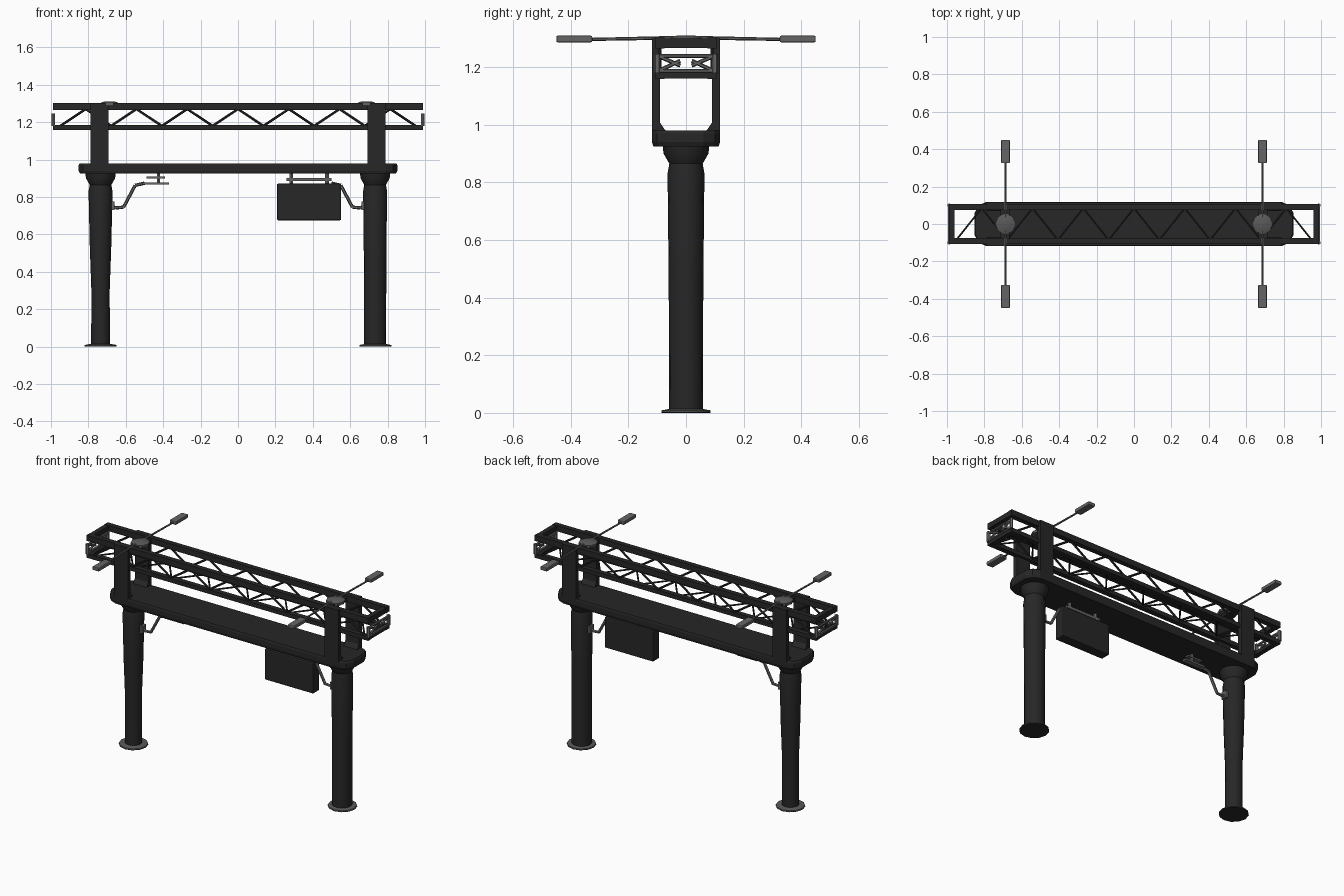
import bpy, bmesh, math
from mathutils import Vector, Matrix

if "Cube" in bpy.data.objects:
    bpy.data.objects.remove(bpy.data.objects["Cube"])


def material(name, v):
    m = bpy.data.materials.new(name)
    m.diffuse_color = (v, v, v, 1)
    m.use_nodes = True
    m.node_tree.nodes["Principled BSDF"].inputs["Base Color"].default_value = m.diffuse_color
    return m


DARK = material("dark steel", 0.02)
GREY = material("grey metal", 0.13)
BASE = material("base plate grey", 0.10)


def finish(name, bm, mat, smooth=False, bevel=0):
    bmesh.ops.recalc_face_normals(bm, faces=bm.faces)
    me = bpy.data.meshes.new(name)
    bm.to_mesh(me)
    bm.free()
    ob = bpy.data.objects.new(name, me)
    bpy.context.collection.objects.link(ob)
    me.materials.append(mat)
    if bevel:
        mod = ob.modifiers.new("bevel", 'BEVEL')
        mod.width, mod.segments = bevel, 2
    if smooth:
        bpy.ops.object.select_all(action='DESELECT')
        ob.select_set(True)
        bpy.context.view_layer.objects.active = ob
        bpy.ops.object.shade_smooth_by_angle(angle=math.radians(35))
    return ob


def add_box(bm, x0, x1, y0, y1, z0, z1):
    c = Matrix.Translation(((x0 + x1) / 2, (y0 + y1) / 2, (z0 + z1) / 2))
    bmesh.ops.create_cube(bm, size=1, matrix=c @ Matrix.Diagonal((x1 - x0, y1 - y0, z1 - z0, 1)))


def boxes(name, mat, dims, bevel=0):
    bm = bmesh.new()
    for d in dims:
        add_box(bm, *d)
    return finish(name, bm, mat, bevel=bevel)


def add_rod(bm, a, b, r1, r2=None, seg=6):
    a, b = Vector(a), Vector(b)
    d = b - a
    mat = Matrix.Translation((a + b) / 2) @ d.to_track_quat('Z', 'Y').to_matrix().to_4x4()
    bmesh.ops.create_cone(bm, cap_ends=True, segments=seg, radius1=r1,
                          radius2=r1 if r2 is None else r2, depth=d.length, matrix=mat)


def lathe(name, mat, profile, x, seg=16):
    bm = bmesh.new()
    rings = [[bm.verts.new((x + r * math.cos(2 * math.pi * i / seg),
                            r * math.sin(2 * math.pi * i / seg), z)) for i in range(seg)]
             for r, z in profile]
    for lo, hi in zip(rings, rings[1:]):
        for i in range(seg):
            j = (i + 1) % seg
            bm.faces.new((lo[i], lo[j], hi[j], hi[i]))
    bm.faces.new(rings[0])
    bm.faces.new(rings[-1])
    return finish(name, bm, mat, smooth=True)


# Columns with flared capitals; the left one tapers slightly downwards
capital = [(0.064, 0.83), (0.058, 0.865), (0.078, 0.90), (0.082, 0.94)]
lathe("left_column", DARK, [(0.050, 0.008), (0.049, 0.30), (0.058, 0.55)] + capital, -0.735)
lathe("right_column", DARK, [(0.059, 0.008), (0.060, 0.45)] + capital, 0.733)

for side, s in (("left", -1), ("right", 1)):
    # Ground flange
    lathe(side + "_base_flange", BASE, [(0.086, 0.003), (0.084, 0.009), (0.056, 0.014)], s * 0.735, 12)
    lathe(side + "_base_underside", DARK, [(0.085, 0.0), (0.086, 0.003)], s * 0.735, 12)

# Main beam, chamfered in plan, narrower underneath
bm = bmesh.new()
plan = [(0.79, 0.118), (0.83, 0.10), (0.852, 0.06)]
quarter = plan + [(x, -y) for x, y in reversed(plan)]
outline = quarter + [(-x, -y) for x, y in quarter]
levels = []
for z, k in ((0.925, 0.96), (0.94, 1), (0.97, 1), (0.98, 0.97)):
    levels.append([bm.verts.new((x * (1 - (1 - k) * 0.2), y * k, z)) for x, y in outline])
n = len(outline)
for lo, hi in zip(levels, levels[1:]):
    for i in range(n):
        bm.faces.new((lo[i], lo[(i + 1) % n], hi[(i + 1) % n], hi[i]))
bm.faces.new(levels[0])
bm.faces.new(levels[-1])
finish("main_beam", bm, DARK)

# Four posts carrying the truss, with tie bars and small corner gussets
for side, s in (("left", -1), ("right", 1)):
    bm = bmesh.new()
    x0, x1 = sorted((s * 0.692, s * 0.788))
    for t in (-1, 1):
        y0, y1 = sorted((t * 0.09, t * 0.118))
        add_box(bm, x0, x1, y0, y1, 0.96, 1.303)
        vs = [[bm.verts.new((x, t * y, z)) for y, z in ((0.092, 0.975), (0.068, 0.975), (0.092, 1.01))]
              for x in (x0, x1)]
        bm.faces.new(vs[0])
        bm.faces.new(vs[1])
        for i in range(3):
            j = (i + 1) % 3
            bm.faces.new((vs[0][i], vs[0][j], vs[1][j], vs[1][i]))
    finish(side + "_truss_posts", bm, DARK)
    boxes(side + "_lamp_crossbar", DARK, [(s * 0.69 - 0.025, s * 0.69 + 0.025, -0.10, 0.10, 1.268, 1.292)])

# Truss chords and end bars
chords = []
for t in (-1, 1):
    y0, y1 = sorted((t * 0.074, t * 0.106))
    chords += [(-0.99, 0.99, y0, y1, 1.265, 1.302), (-0.99, 0.99, y0, y1, 1.158, 1.184)]
for s in (-1, 1):
    x0, x1 = sorted((s * 0.96, s * 0.99))
    chords += [(x0, x1, -0.08, 0.08, 1.267, 1.300), (x0, x1, -0.08, 0.08, 1.160, 1.182)]
boxes("truss_chords", DARK, chords)

# Zigzag lattice on both truss sides and along the truss floor
bm = bmesh.new()
bays = 14
xs = [-0.95 + 1.9 * i / bays for i in range(bays + 1)]
for i in range(bays):
    za, zb = (1.27, 1.18) if i % 2 else (1.18, 1.27)
    for y in (-0.09, 0.09):
        add_rod(bm, (xs[i], y, za), (xs[i + 1], y, zb), 0.0065)
    ya, yb = (0.085, -0.085) if i % 2 else (-0.085, 0.085)
    add_rod(bm, (xs[i], ya, 1.172), (xs[i + 1], yb, 1.172), 0.0055)
finish("truss_lattice", bm, DARK)

# Grey lattice closing each truss end
for side, s in (("left", -1), ("right", 1)):
    bm = bmesh.new()
    x = s * 0.988
    for t in (-1, 1):
        add_rod(bm, (x, t * 0.10, 1.18), (x, t * 0.10, 1.245), 0.011)
        add_rod(bm, (x, t * 0.10, 1.24), (x, t * 0.02, 1.205), 0.007)
        add_rod(bm, (x, t * 0.10, 1.185), (x, t * 0.02, 1.222), 0.007)
    add_rod(bm, (x, -0.10, 1.238), (x, 0.10, 1.238), 0.007)
    add_rod(bm, (x, -0.10, 1.187), (x, 0.10, 1.187), 0.007)
    finish(side + "_end_lattice", bm, GREY)

# Street lamps: hub, two arms and two flat heads on each side
for side, s in (("left", -1), ("right", 1)):
    x = s * 0.687
    lathe(side + "_lamp_hub", BASE, [(0.056, 1.285), (0.056, 1.300), (0.03, 1.310)], x, 8)
    bm = bmesh.new()
    for t in (-1, 1):
        add_rod(bm, (x, t * 0.03, 1.302), (x, t * 0.335, 1.296), 0.0065, 0.0055)
    finish(side + "_lamp_arms", bm, GREY)
    heads = [(x - 0.023, x + 0.023, *sorted((t * 0.325, t * 0.45)), 1.286, 1.309) for t in (-1, 1)]
    boxes(side + "_lamp_heads", GREY, heads, bevel=0.005)

# Hanging sign box
boxes("sign_box", DARK, [(0.208, 0.552, -0.033, 0.033, 0.675, 0.872)], bevel=0.008)
bm = bmesh.new()
add_box(bm, 0.26, 0.50, -0.012, 0.012, 0.885, 0.902)
for x in (0.285, 0.475):
    add_rod(bm, (x, 0, 0.865), (x, 0, 0.93), 0.012)
finish("sign_hanger", bm, GREY)

# Cranked brackets from the columns
for side, s in (("left", -1), ("right", 1)):
    bm = bmesh.new()
    path = [(0.68, 0.755), (0.655, 0.742), (0.612, 0.745), (0.55, 0.862), (0.50, 0.874)]
    for a, b in zip(path, path[1:]):
        add_rod(bm, (s * a[0], 0, a[1]), (s * b[0], 0, b[1]), 0.009)
    add_box(bm, *sorted((s * 0.66, s * 0.68)), -0.02, 0.02, 0.73, 0.775)
    finish(side + "_cranked_bracket", bm, GREY)

# Small lamp plate and hanger under the beam on the left
bm = bmesh.new()
add_box(bm, -0.51, -0.37, -0.016, 0.016, 0.866, 0.878)
add_box(bm, -0.49, -0.39, -0.012, 0.012, 0.900, 0.910)
add_rod(bm, (-0.425, 0, 0.87), (-0.425, 0, 0.93), 0.01)
finish("left_hanger_plate", bm, GREY)
